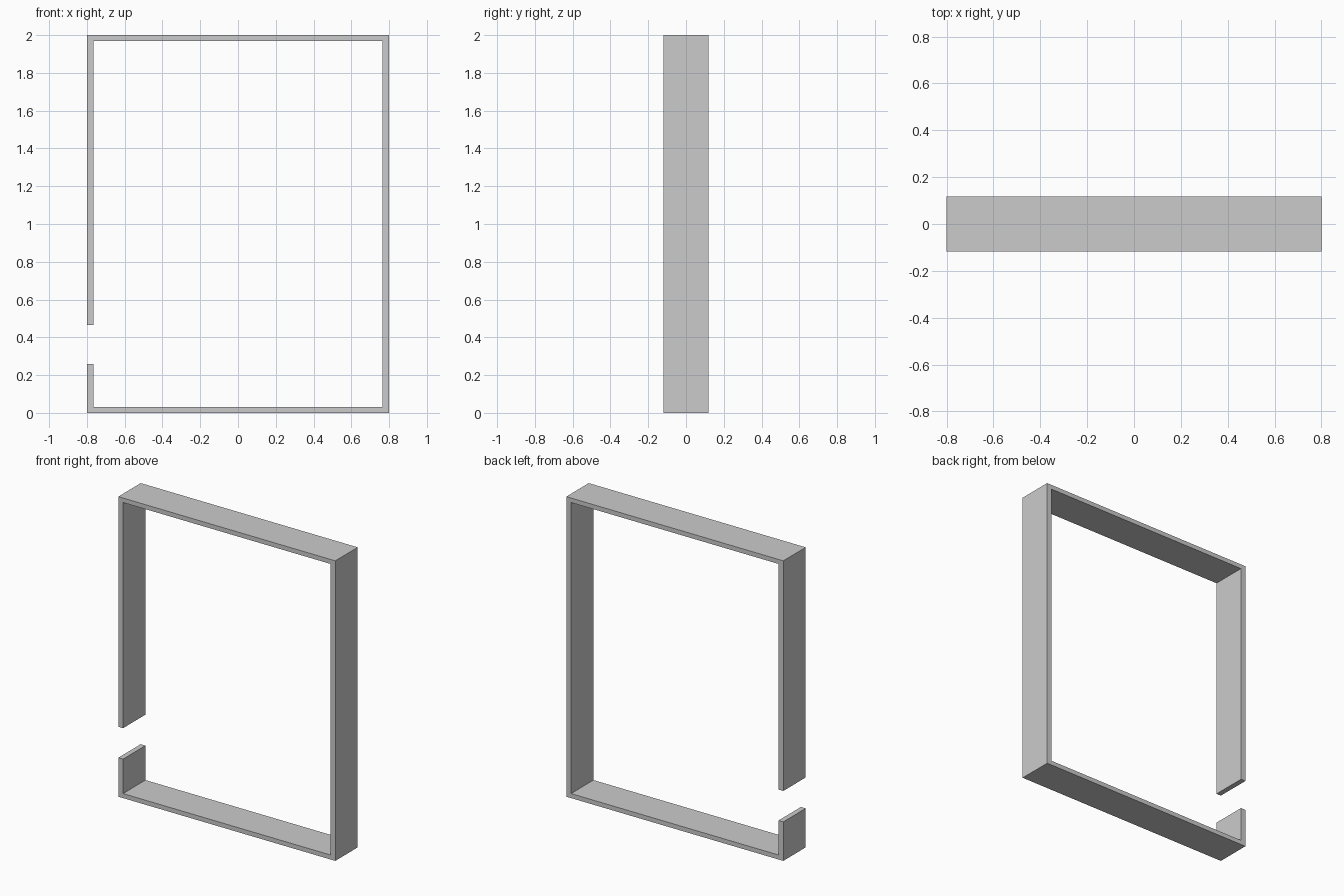
import bpy
import bmesh

cube = bpy.data.objects.get("Cube")
if cube:
    bpy.data.objects.remove(cube, do_unlink=True)

# Overall size of the open rectangular frame
HALF_W, HALF_D, HEIGHT = 0.8, 0.118, 2.0
SIDE, PLATE = 0.035, 0.03
GAP_LOW, GAP_HIGH = 0.26, 0.466

grey = bpy.data.materials.new("light grey")
grey.use_nodes = True
colour = (0.6, 0.6, 0.6, 1)
grey.diffuse_color = colour
grey.node_tree.nodes["Principled BSDF"].inputs["Base Color"].default_value = colour

# One continuous outline in x and z, running from the gap's lower lip
# around the outside to its upper lip, then back along the inside
inner = HALF_W - SIDE
outline = [
    (-HALF_W, GAP_LOW), (-HALF_W, 0), (HALF_W, 0),
    (HALF_W, HEIGHT), (-HALF_W, HEIGHT), (-HALF_W, GAP_HIGH),
    (-inner, GAP_HIGH), (-inner, HEIGHT - PLATE), (inner, HEIGHT - PLATE),
    (inner, PLATE), (-inner, PLATE), (-inner, GAP_LOW),
]

# Front strip of quads between matching outer and inner points
bm = bmesh.new()
verts = [bm.verts.new((x, -HALF_D, z)) for x, z in outline]
last = len(verts) - 1
for i in range(len(verts) // 2 - 1):
    bm.faces.new((verts[i], verts[i + 1], verts[last - i - 1], verts[last - i]))

# Extrude the strip to the back
front = bm.faces[:]
result = bmesh.ops.extrude_face_region(bm, geom=front, use_keep_orig=True)
moved = [g for g in result["geom"] if isinstance(g, bmesh.types.BMVert)]
bmesh.ops.translate(bm, verts=moved, vec=(0, 2 * HALF_D, 0))
bmesh.ops.recalc_face_normals(bm, faces=bm.faces[:])

mesh = bpy.data.meshes.new("open_frame")
bm.to_mesh(mesh)
bm.free()
mesh.materials.append(grey)
frame = bpy.data.objects.new("open_frame", mesh)
bpy.context.collection.objects.link(frame)
